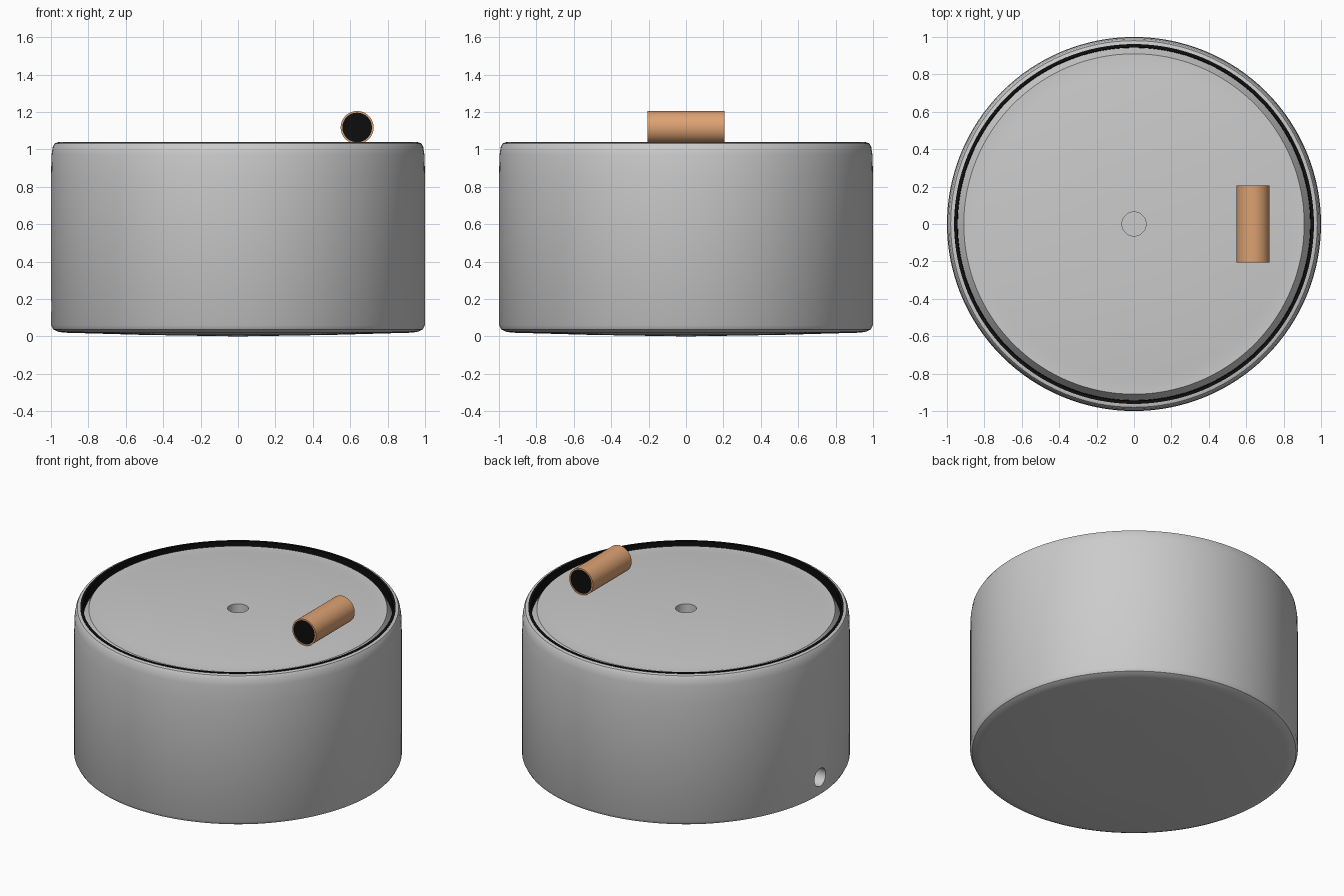
import bpy, bmesh, math
from mathutils import Matrix

if "Cube" in bpy.data.objects:
    bpy.data.objects.remove(bpy.data.objects["Cube"])


def material(name, rgb):
    m = bpy.data.materials.new(name)
    m.diffuse_color = (*rgb, 1)
    m.use_nodes = True
    m.node_tree.nodes["Principled BSDF"].inputs["Base Color"].default_value = m.diffuse_color
    return m


BLACK = material("black", (0.004, 0.004, 0.004))
COPPER = material("copper", (0.72, 0.36, 0.17))


def smooth(ob, angle=30):
    bpy.ops.object.select_all(action='DESELECT')
    ob.select_set(True)
    bpy.context.view_layer.objects.active = ob
    bpy.ops.object.shade_smooth_by_angle(angle=math.radians(angle))


def lathe(name, profile, mat=None, closed=False, steps=128, matrix=None):
    """Revolve (radius, z) points around z."""
    bm = bmesh.new()
    vs = [bm.verts.new((r, 0, z)) for r, z in profile]
    es = [bm.edges.new(p) for p in zip(vs, vs[1:])]
    if closed:
        es.append(bm.edges.new((vs[-1], vs[0])))
    bmesh.ops.spin(bm, geom=vs + es, cent=(0, 0, 0), axis=(0, 0, 1),
                   angle=math.tau, steps=steps, use_merge=False)
    bmesh.ops.remove_doubles(bm, verts=bm.verts, dist=1e-5)
    bmesh.ops.recalc_face_normals(bm, faces=bm.faces)
    if matrix:
        bm.transform(matrix)
    me = bpy.data.meshes.new(name)
    bm.to_mesh(me)
    bm.free()
    ob = bpy.data.objects.new(name, me)
    bpy.context.collection.objects.link(ob)
    if mat:
        me.materials.append(mat)
    smooth(ob)
    return ob


# Outer can: slightly domed base, rounded corners, open rim
can = lathe("can", [
    (0, 0.0), (0.5, 0.008), (0.93, 0.02), (0.965, 0.026), (0.988, 0.037), (1, 0.06),
    (1, 0.85), (0.997, 0.97), (0.99, 1.015), (0.98, 1.032), (0.965, 1.037),
    (0.957, 1.037), (0.957, 0.85), (0, 0.85)])

# Small round hole low on the left side
cutter = lathe("hole_cutter", [(0, -0.1), (0.06, -0.1), (0.06, 0.1), (0, 0.1)], steps=32,
               matrix=Matrix.Translation((-1, 0, 0.16)) @ Matrix.Rotation(math.pi / 2, 4, 'Y'))
mod = can.modifiers.new("hole", 'BOOLEAN')
mod.operation = 'DIFFERENCE'
mod.object = cutter
mod.solver = 'EXACT'
bpy.context.view_layer.objects.active = can
bpy.ops.object.modifier_apply(modifier="hole")
bpy.data.objects.remove(cutter)
smooth(can)

# Black gasket inside the rim
lathe("gasket", [(0.943, 0.87), (0.962, 0.87), (0.962, 1.04), (0.945, 1.04)], BLACK, closed=True)

# Lid with bevelled edge and central hole
lathe("lid", [(0, 0.93), (0.064, 0.93), (0.064, 1.03), (0.8, 1.03), (0.83, 1.025),
              (0.91, 1.025), (0.943, 0.97), (0.943, 0.87), (0, 0.87)])

# Copper sleeve with black core lying on the lid
place = Matrix.Translation((0.637, 0, 1.117)) @ Matrix.Rotation(math.pi / 2, 4, 'X')
L = 0.206
lathe("sleeve", [(0.079, -L), (0.088, -L), (0.088, L), (0.079, L)], COPPER,
      closed=True, steps=64, matrix=place)
C = L - 0.003
lathe("sleeve_core", [(0, -C), (0.0795, -C), (0.0795, C), (0, C)], BLACK,
      steps=64, matrix=place)
